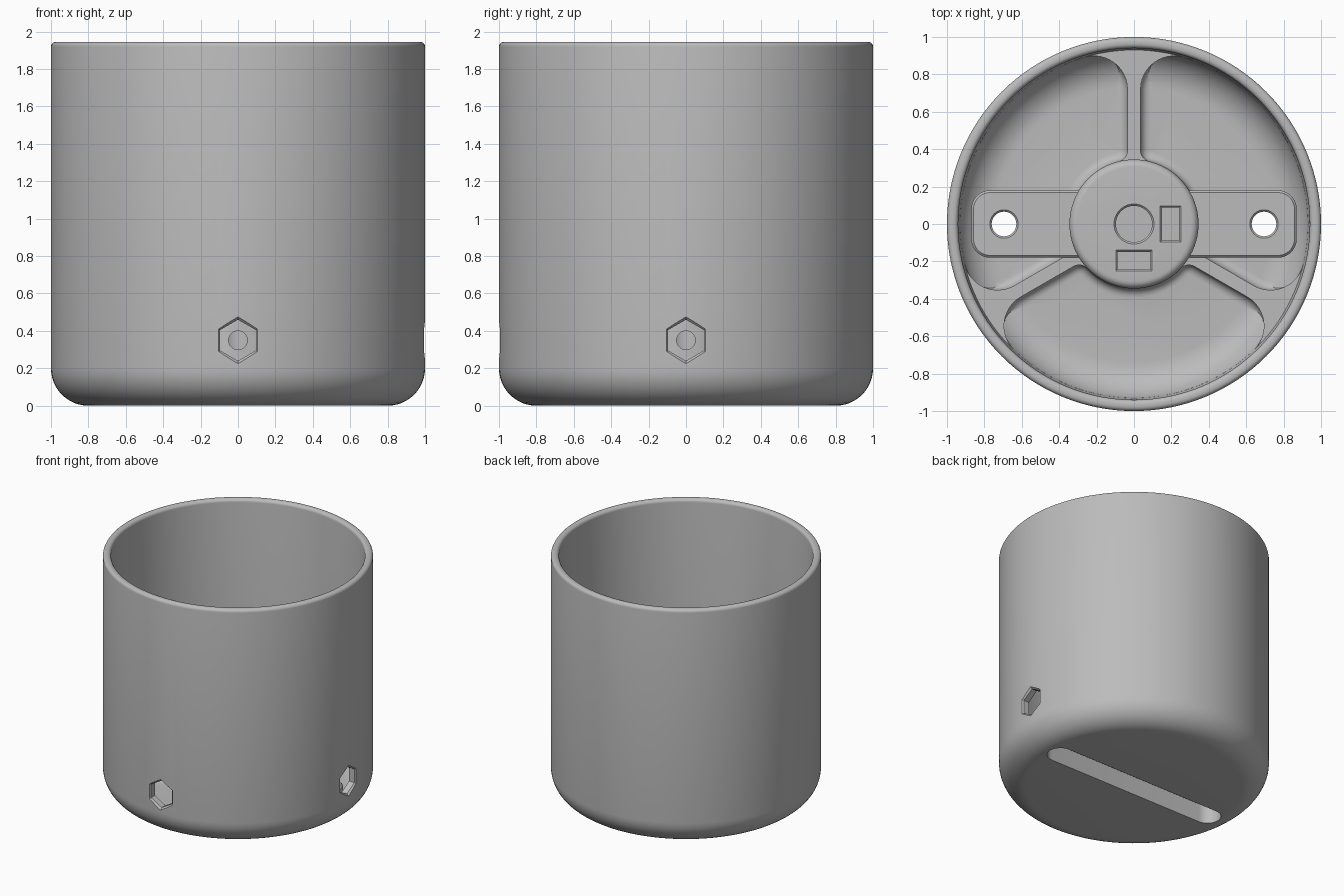
import bpy, bmesh
from math import pi, sin, cos, sqrt, atan2, radians
from mathutils import Matrix, Vector

if "Cube" in bpy.data.objects:
    bpy.data.objects.remove(bpy.data.objects["Cube"])

grey = bpy.data.materials.new("plain_grey")
grey.use_nodes = True
grey.diffuse_color = (0.5, 0.5, 0.5, 1)
grey.node_tree.nodes["Principled BSDF"].inputs["Base Color"].default_value = (0.5, 0.5, 0.5, 1)

WALL, FLOOR, SCREW_Z, HUB_R = 0.94, 0.08, 0.35, 0.345


def loft(name, rings, matrix=Matrix()):
    """Closed solid through a stack of equal rings, capped at both ends."""
    bm = bmesh.new()
    loops = [[bm.verts.new(matrix @ Vector(p)) for p in ring] for ring in rings]
    n = len(loops[0])
    for a, b in zip(loops, loops[1:]):
        for i in range(n):
            j = (i + 1) % n
            bm.faces.new((a[i], a[j], b[j], b[i]))
    bm.faces.new(loops[0][::-1])
    bm.faces.new(loops[-1])
    bmesh.ops.recalc_face_normals(bm, faces=bm.faces)
    mesh = bpy.data.meshes.new(name)
    bm.to_mesh(mesh)
    bm.free()
    mesh.materials.append(grey)
    obj = bpy.data.objects.new(name, mesh)
    bpy.context.collection.objects.link(obj)
    return obj


def arc(cx, cy, r, start, end, n=8):
    steps = [start + (end - start) * i / n for i in range(n + 1)]
    return [(cx + r * cos(t), cy + r * sin(t)) for t in steps]


def revolve(name, profile, sides=128, matrix=Matrix(), turn=0):
    return loft(name, [[(r * cos(turn + 2 * pi * i / sides), r * sin(turn + 2 * pi * i / sides), z)
                        for i in range(sides)] for r, z in profile], matrix)


def rounded_bar(half_x, half_y, r, n=8):
    pts = []
    for k, (sx, sy) in enumerate([(1, 1), (-1, 1), (-1, -1), (1, -1)]):
        pts += arc(sx * (half_x - r), sy * (half_y - r), r, k * pi / 2, (k + 1) * pi / 2, n)
    return pts


def at_z(points, z):
    return [(x, y, z) for x, y in points]


def combine(target, tool, operation):
    """Boolean the tool into the target, then discard the tool."""
    mod = target.modifiers.new("join", "BOOLEAN")
    mod.object, mod.operation, mod.solver = tool, operation, "EXACT"
    bpy.context.view_layer.update()
    result = target.evaluated_get(bpy.context.evaluated_depsgraph_get())
    mesh = bpy.data.meshes.new_from_object(result)
    target.modifiers.clear()
    target.data = mesh
    bpy.data.objects.remove(tool)


def pocket_outline(d, rib=0.035, c=0.06, k=0.18, outer=0.93):
    """Rounded sector between two ribs, shrunk by d."""
    along, inward = Vector((cos(pi / 3), sin(pi / 3))), Vector((sin(pi / 3), -cos(pi / 3)))
    near = inward * (rib + c) + along * sqrt((HUB_R + c) ** 2 - (rib + c) ** 2)
    far = inward * (rib + k) + along * sqrt((outer - k) ** 2 - (rib + k) ** 2)
    a, b, side = atan2(near.y, near.x), atan2(far.y, far.x), radians(150)
    half = arc(0, 0, HUB_R + d, a / 10, a, 8)[:-1]
    half += arc(near.x, near.y, c - d, pi + a, side)
    half += arc(far.x, far.y, k - d, side, b, 12)
    half += arc(0, 0, outer - d, b, b / 16, 15)[1:]
    return half + [(x, -y) for x, y in reversed(half)]


# Cup shell: rounded foot, rounded rim, bowl-shaped inside
profile = arc(0.8, 0.2, 0.2, -pi / 2, 0, 12)
profile += arc(0.975, 1.92, 0.025, 0, pi / 2, 5)
profile += arc(WALL + 0.025, 1.92, 0.025, pi / 2, pi, 5)
profile += arc(WALL - 0.2, FLOOR + 0.2, 0.2, 0, -pi / 2, 12)
cup = revolve("cup_body", profile)

# Rib plate: a disc hollowed by three rounded pockets
ribs = revolve("rib_plate", [(0.84, 0.04), (0.965, 0.14), (0.965, 0.22)])
for angle in (30, 150, 270):
    rings = [at_z(pocket_outline(0), 0.3)]
    rings += [at_z(pocket_outline(d), z)
              for d, z in arc(0.05, FLOOR + 0.05, 0.05, pi, 1.5 * pi, 5)]
    combine(ribs, loft("pocket", rings, Matrix.Rotation(radians(angle), 4, "Z")), "DIFFERENCE")
combine(cup, ribs, "UNION")

# Pad across the floor
pad = loft("pad", [at_z(rounded_bar(0.87 - i, 0.18 - i, 0.1 - i), z)
                   for i, z in [(0, 0.045), (0, 0.22), (0.012, 0.232)]])
combine(cup, pad, "UNION")

# Central hub with a rounded top edge
hub = revolve("hub", [(HUB_R, 0.04)] + arc(HUB_R - 0.04, 0.51, 0.04, 0, pi / 2, 6))
combine(cup, hub, "UNION")

# Long slot underneath and its two through holes
combine(cup, loft("slot", [at_z(rounded_bar(0.81, 0.1, 0.0999), z) for z in (-0.1, 0.15)]), "DIFFERENCE")
for side in (-1, 1):
    hole = revolve("hole", [(0.066, 0.1), (0.066, 0.222), (0.076, 0.232), (0.076, 0.3)], 32,
                   Matrix.Translation((side * 0.695, 0, 0)))
    combine(cup, hole, "DIFFERENCE")

# Blind shaft bore with a chamfered mouth
combine(cup, revolve("bore", [(0.097, 0.2), (0.097, 0.54), (0.107, 0.55), (0.107, 0.7)], 48), "DIFFERENCE")

# Screw passages, nut slots and hexagonal wall openings, front and +x side
for angle in (0, -90):
    spin = Matrix.Rotation(radians(angle), 4, "Z")
    radial = spin @ Matrix.Translation((0, 0, SCREW_Z)) @ Matrix.Rotation(pi / 2, 4, "Y")
    combine(cup, revolve("screw_passage", [(0.05, 0.02), (0.05, 0.5)], 32, radial), "DIFFERENCE")
    nut = [[(x * (0.045 + f), y * (0.087 + f), z) for x, y in ((1, 1), (-1, 1), (-1, -1), (1, -1))]
           for f, z in [(0, 0.25), (0, 0.54), (0.01, 0.55), (0.01, 0.7)]]
    combine(cup, loft("nut_slot", nut, spin @ Matrix.Translation((0.195, 0, 0))), "DIFFERENCE")
    hexagon = [(0.11, 0.8), (0.11, 0.985), (0.125, 1.0), (0.145, 1.02)]
    combine(cup, revolve("hex_opening", hexagon, 6, radial), "DIFFERENCE")

# Smooth shading with crisp edges
bpy.ops.object.select_all(action="DESELECT")
cup.select_set(True)
bpy.context.view_layer.objects.active = cup
bpy.ops.object.shade_smooth_by_angle(angle=radians(30))
